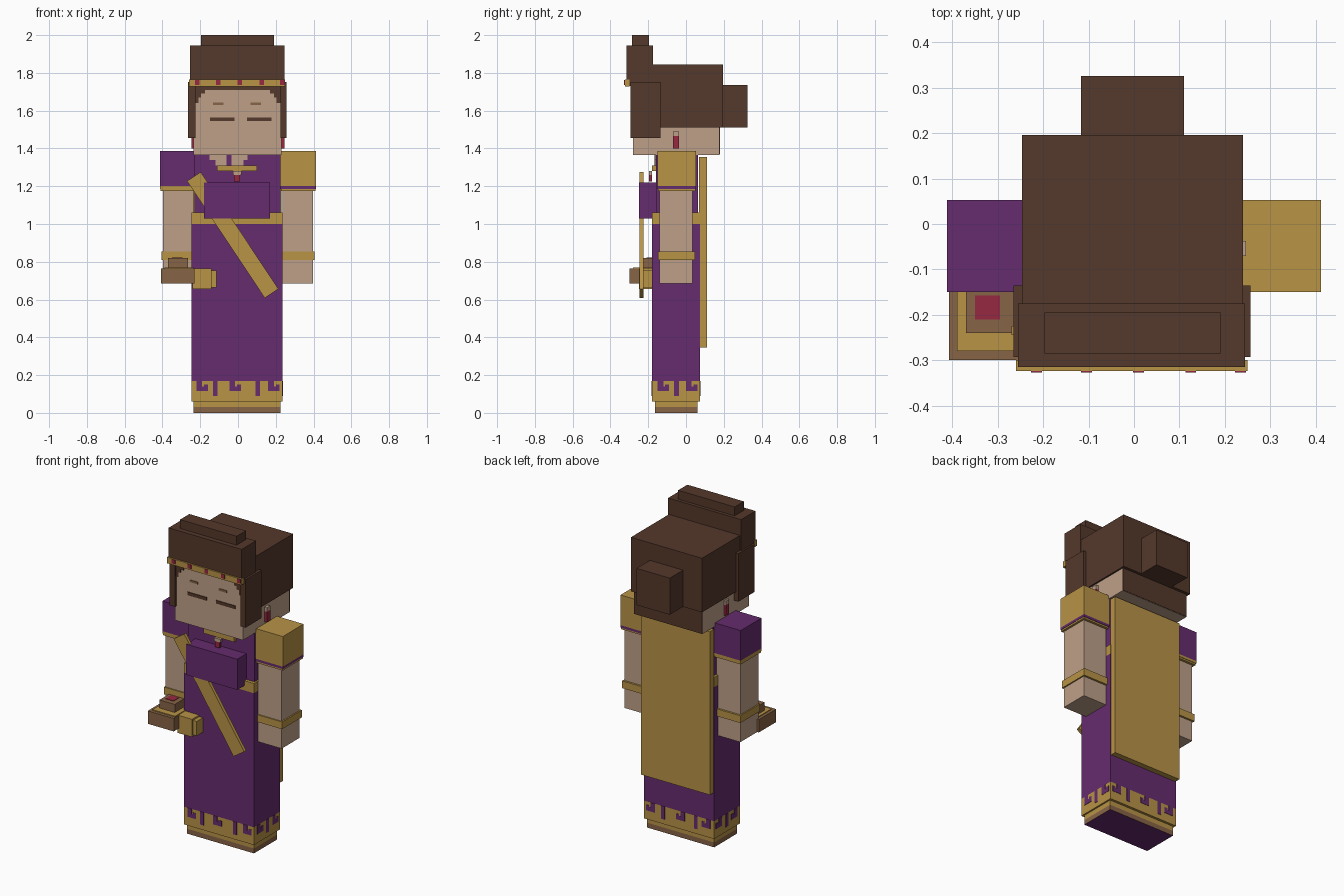
import bpy
import math
from mathutils import Vector

default_cube = bpy.data.objects.get("Cube")
if default_cube:
    bpy.data.objects.remove(default_cube, do_unlink=True)


def material(name, red, green, blue):
    mat = bpy.data.materials.new(name)
    colour = (red, green, blue, 1)
    mat.use_nodes = True
    mat.diffuse_color = colour
    mat.node_tree.nodes["Principled BSDF"].inputs["Base Color"].default_value = colour
    return mat


purple = material("purple cloth", .133, .025, .156)
gold = material("gold trim", .479, .292, .061)
skin = material("warm skin", .515, .352, .25)
hair = material("dark brown hair", .089, .04, .024)
wood = material("light brown wood", .242, .127, .061)
crimson = material("crimson gem", .305, .021, .053)


def box(name, mat, x, y, z, turn=0):
    """Box spanning the given (low, high) ranges, optionally turned about y."""
    low, high = (Vector(corner) for corner in zip(x, y, z))
    bpy.ops.mesh.primitive_cube_add(size=1, location=(low + high) / 2, rotation=(0, turn, 0))
    part = bpy.context.object
    part.name = name
    part.scale = high - low
    part.data.materials.append(mat)
    return part


def around(centre, width):
    return (centre - width / 2, centre + width / 2)


# Sole and skirt, with the underside of the sole coloured as cloth
sole = box("sole", wood, (-.235, .225), (-.165, .06), (0, .03))
sole.data.materials.append(purple)
for face in sole.data.polygons:
    face.material_index = 1 if face.normal.z < -.5 else 0
box("sole_trim", gold, (-.235, .225), (-.165, .06), (.03, .07))

skirt_x, skirt_y = (-.245, .235), (-.18, .075)
box("skirt_hem", gold, skirt_x, skirt_y, (.06, .17))
box("skirt", purple, skirt_x, skirt_y, (.17, 1))
box("belt", gold, skirt_x, skirt_y, (1, 1.06))

# Scrolled cloth drips lying over the golden hem on all four faces
thin = .004
hooks = {"front": (-.19, -.015, .19), "side": (-.12, .03)}
drops = {"front": (-.12, .105), "side": (-.05,)}


def hem_plate(direction, centre, width, z):
    span = around(centre, width)
    if direction == "front":
        for edge in skirt_y:
            box("hem_drip", purple, span, around(edge, thin), z)
    else:
        for edge in skirt_x:
            box("hem_drip", purple, around(edge, thin), span, z)


for direction in ("front", "side"):
    for centre in hooks[direction]:
        hem_plate(direction, centre - .015, .03, (.14, .17))
        hem_plate(direction, centre, .06, (.115, .14))
        hem_plate(direction, centre + .02, .02, (.13, .15))
    for centre in drops[direction]:
        hem_plate(direction, centre, .025, (.09, .17))

# Torso, chest block, cape and sash
box("torso", purple, (-.23, .225), (-.16, .063), (1.03, 1.365))
box("chest", purple, (-.18, .17), (-.25, -.15), (1.03, 1.22))
box("cape", gold, (-.24, .23), (.07, .11), (.345, 1.355))
sash_length, sash_width = .743, .087
box("sash", gold, around(-.028, sash_length), (-.245, -.225),
    around(.942, sash_width), turn=math.radians(56.4))

# Neckline and necklace
neck_y = (-.165, -.159)
box("neckline_upper", skin, (-.15, .05), neck_y, (1.34, 1.365))
box("neckline_lower", skin, (-.12, .03), neck_y, (1.31, 1.34))
box("neckline_cloth", purple, (-.06, -.035), (-.168, -.16), (1.31, 1.365))
box("necklace_bar", gold, (-.11, .1), (-.18, -.16), (1.28, 1.31))
box("pendant_mount", skin, around(-.005, .045), (-.195, -.18), (1.26, 1.28))
box("pendant_gem", crimson, around(-.005, .03), (-.195, -.18), (1.225, 1.26))

# Arms, sleeves and bracelets; the two sleeves swap colours
for side, name, sleeve, cuff in ((-1, "right", purple, gold), (1, "left", gold, purple)):
    def across(inner, outer):
        return sorted((side * inner, side * outer))

    box(name + "_arm", skin, across(.235, .397), (-.14, .035), (.685, 1.19))
    box(name + "_sleeve", sleeve, across(.225, .412), (-.15, .053), (1.2, 1.387))
    box(name + "_cuff", cuff, across(.225, .412), (-.15, .053), (1.185, 1.2))
    box(name + "_cuff_edge", gold, across(.228, .41), (-.148, .05), (1.175, 1.185))
    box(name + "_bracelet", gold, across(.23, .405), (-.147, .047), (.81, .855))
    box(name + "_earring_gem", crimson, across(.22, .247), (-.07, -.037), (1.4, 1.465))
    box(name + "_earring_mount", skin, across(.22, .247), (-.07, -.037), (1.465, 1.49))

# Held tray with a small dish and a golden handle
box("tray", wood, (-.408, -.23), (-.3, -.13), (.685, .765))
box("tray_lining", gold, (-.39, -.235), (-.28, -.13), (.76, .77))
box("dish", wood, (-.37, -.265), (-.24, -.14), (.765, .82))
box("dish_filling", crimson, (-.35, -.295), (-.21, -.157), (.815, .823))
box("tray_handle", gold, (-.24, -.14), (-.25, -.17), (.655, .765))
box("handle_end", gold, (-.14, -.115), (-.24, -.17), (.665, .755))

# Head and face
box("head", skin, (-.235, .23), (-.28, .176), (1.365, 1.75))
box("nape_hair", hair, (-.235, .23), (.172, .179), (1.367, 1.52))
face_y = (-.284, -.278)
for name, eye, brow in (("right", -.083, -.105), ("left", .113, .093)):
    box(name + "_eye", hair, around(eye, .13), face_y, (1.545, 1.565))
    box(name + "_brow", wood, around(brow, .055), face_y, (1.63, 1.643))

# Stepped hairline painted over the forehead
box("hairline", hair, (-.235, .23), face_y, (1.71, 1.75))
for step, (reach, drop) in enumerate(((.015, 1.64), (.03, 1.67), (.05, 1.69))):
    box("hairline_step_right", hair, (-.235, -.225 + reach), face_y, (drop, 1.72))
    box("hairline_step_left", hair, (.22 - reach, .23), face_y, (drop, 1.72))

# Hair masses
box("hair_back", hair, (-.247, .24), (-.18, .196), (1.51, 1.845))
box("hair_bun", hair, (-.117, .11), (.19, .326), (1.51, 1.737))
box("hair_front", hair, (-.255, .245), (-.315, -.175), (1.73, 1.945))
box("hair_crest", hair, (-.197, .19), (-.285, -.195), (1.94, 2))
box("right_lock", hair, (-.265, -.226), (-.293, -.135), (1.455, 1.752))
box("left_lock", hair, (.224, .257), (-.293, -.135), (1.455, 1.752))

# Headband with gems
box("headband", gold, (-.26, .25), (-.324, -.3), (1.728, 1.765))
for centre in (-.215, -.105, .01, .125, .235):
    box("headband_gem", crimson, around(centre, .024), (-.327, -.32), (1.737, 1.763))
